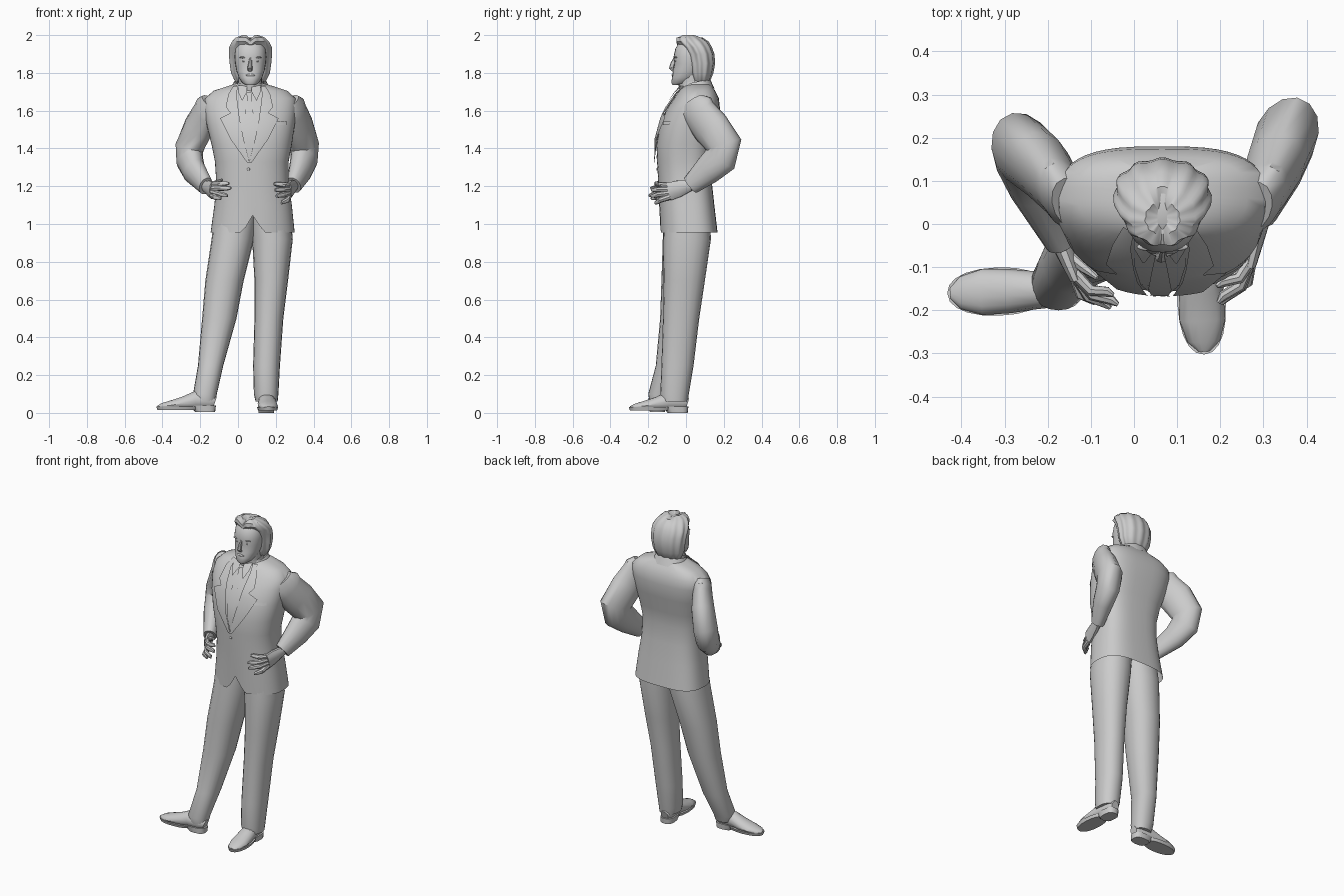
import bpy, bmesh, math
from mathutils import Vector, Matrix


def mesh(name, rings, cap0=True, cap1=True, closed=True):
    """Skin a list of point rings into one object."""
    bm = bmesh.new()
    vs = [[bm.verts.new(p) for p in r] for r in rings]
    n = len(rings[0])
    for a, b in zip(vs, vs[1:]):
        for i in range(n if closed else n - 1):
            j = (i + 1) % n
            bm.faces.new((a[i], a[j], b[j], b[i]))
    if closed and cap0:
        bm.faces.new(vs[0])
    if closed and cap1:
        bm.faces.new(vs[-1])
    bmesh.ops.recalc_face_normals(bm, faces=bm.faces)
    me = bpy.data.meshes.new(name)
    bm.to_mesh(me)
    bm.free()
    ob = bpy.data.objects.new(name, me)
    bpy.context.collection.objects.link(ob)
    return ob


def power(v, p):
    return math.copysign(abs(v) ** (2 / p), v)


def loft(name, secs, n=24, p=2.2, back_p=None, tilt=0, ripple=0, waves=0, cap0=True, cap1=True, edit=None):
    """Horizontal sections (x0, x1, y_front, y_back, z)."""
    rings = []
    for x0, x1, y0, y1, z in secs:
        ring = []
        for i in range(n):
            a = math.tau * i / n
            q = back_p if back_p and i < n / 2 else p
            k = 1 + ripple * math.cos(waves * (a + math.pi / 2) + math.pi)
            dx = k * (x1 - x0) / 2 * power(math.cos(a), q)
            dy = k * (y1 - y0) / 2 * power(math.sin(a), q)
            ring.append(Vector(((x0 + x1) / 2 + dx, (y0 + y1) / 2 + dy, z + tilt * dy)))
        rings.append(ring)
    if edit:
        edit(rings)
    return mesh(name, rings, cap0, cap1)


def tube(name, secs, n=12, ref=(1, 0, 0)):
    """Sections (x, y, z, r_across, r_other) perpendicular to their path."""
    pts, ref = [Vector(s[:3]) for s in secs], Vector(ref)
    rings = []
    for i, s in enumerate(secs):
        t = (pts[min(i + 1, len(pts) - 1)] - pts[max(i - 1, 0)]).normalized()
        u = (ref - t * t.dot(ref)).normalized()
        v = t.cross(u)
        rings.append([pts[i] + u * s[3] * math.cos(math.tau * k / n) + v * s[4] * math.sin(math.tau * k / n)
                      for k in range(n)])
    return mesh(name, rings)


def ball(name, loc, size):
    bpy.ops.mesh.primitive_uv_sphere_add(segments=12, ring_count=8, radius=1, location=loc)
    ob = bpy.context.object
    ob.name, ob.scale = name, size


# jacket body, with the cutaway at the front hem
JP = 2.25
JACKET = [(-.145, .30, -.137, .167, .955), (-.125, .285, -.142, .15, 1.1), (-.115, .268, -.147, .137, 1.22),
          (-.122, .268, -.153, .13, 1.33), (-.14, .285, -.156, .142, 1.42), (-.165, .30, -.139, .168, 1.52),
          (-.18, .31, -.101, .18, 1.61), (-.174, .305, -.063, .174, 1.665), (-.13, .262, -.035, .155, 1.705),
          (-.03, .16, -.005, .13, 1.738)]


def cutaway(rings):
    for v in rings[0]:
        if v.y < 0:
            v.z += .095 * max(0, 1 - abs(v.x - .08) / .055)


loft("jacket_body", JACKET, n=48, p=JP, back_p=3, cap0=False, edit=cutaway)


def front_y(x, z):
    for a, b in zip(JACKET, JACKET[1:]):
        if a[4] <= z <= b[4]:
            f = (z - a[4]) / (b[4] - a[4])
            x0, x1, y0, y1 = [a[k] + f * (b[k] - a[k]) for k in range(4)]
            t = min(abs((x - (x0 + x1) / 2) / ((x1 - x0) / 2)), .98)
            return (y0 + y1) / 2 - (y1 - y0) / 2 * (1 - t ** JP) ** (1 / JP)
    return 0


def strip(name, rows, off, c=.06, sign=1, n=6):
    """Panel of rows (z, dx_from, dx_to) laid on the jacket front."""
    rings = []
    for z, a, b in rows:
        xs = [c + sign * (a + (b - a) * i / n) for i in range(n + 1)]
        rings.append([(x, front_y(x, z) - off, z) for x in xs])
    return mesh(name, rings, closed=False)


# shirt front, tie, lapels, collar points, pocket, button
strip("shirt_front", [(1.725, -.06, .06), (1.62, -.06, .06), (1.52, -.045, .045), (1.42, -.024, .024),
                      (1.33, -.002, .002)], .004)
strip("tie", [(1.70, -.017, .017), (1.665, -.011, .011), (1.6, -.02, .02), (1.5, -.027, .027),
              (1.42, -.02, .02), (1.345, -.003, .003)], .011)
for side, s in (("right", -1), ("left", 1)):
    strip(side + "_lapel", [(1.73, .06, .085), (1.69, .068, .11), (1.62, .06, .125), (1.588, .055, .10),
                            (1.56, .052, .155), (1.45, .03, .10), (1.325, -.002, .012)], .016, sign=s)
    strip(side + "_collar_point", [(1.733, .012, .06), (1.70, .012, .06), (1.655, .036, .04)], .022, sign=s, n=3)
strip("chest_pocket", [(1.525, .14, .20), (1.542, .14, .20)], .008)
ball("jacket_button", (.055, front_y(.055, 1.29) - .002, 1.29), (.008, .005, .008))

# neck and the two collars
loft("neck", [(.0, .13, -.03, .10, 1.68), (.005, .127, -.04, .09, 1.8)], n=16)
loft("shirt_collar", [(-.01, .142, -.035, .115, 1.715), (-.003, .135, -.04, .105, 1.755)],
     tilt=.2, cap0=False, cap1=False)
loft("jacket_collar", [(-.05, .18, -.03, .15, 1.70), (-.022, .152, -.02, .128, 1.752)],
     tilt=.2, cap0=False, cap1=False)

# head and face
C = .066


def head_sections(rows):
    return [(C - w, C + w, f, b, z) for z, f, b, w in rows]


loft("head", head_sections([(1.735, -.07, -.02, .024), (1.748, -.078, .03, .044), (1.775, -.074, .06, .062),
                            (1.81, -.069, .09, .074), (1.85, -.061, .10, .081), (1.885, -.066, .11, .084),
                            (1.93, -.056, .11, .08), (1.97, -.03, .1, .06), (1.985, 0, .07, .03)]), n=24)
tube("nose", [(C, -.058, 1.878, .007, .008), (C - .002, -.07, 1.85, .009, .012),
              (C - .003, -.078, 1.826, .014, .012), (C - .002, -.066, 1.812, .012, .008)], n=8)
ball("mouth", (C, -.069, 1.788), (.024, .007, .007))
for side, s in (("right", -1), ("left", 1)):
    ball(side + "_eye", (C + s * .032, -.049, 1.862), (.014, .009, .006))
    ball(side + "_brow", (C + s * .034, -.053, 1.882), (.026, .009, .005))


# swept-back hair with strands and a centre parting
def parting(rings):
    for ring in rings[5:]:
        for v in ring:
            if v.y < .06:
                v.z -= .02 * max(0, 1 - abs(v.x - C) / .022)


loft("hair", head_sections([(1.728, .055, .095, .045), (1.76, .033, .128, .082), (1.80, .02, .143, .1),
                            (1.85, .012, .152, .107), (1.90, .0, .148, .111), (1.935, -.02, .135, .11),
                            (1.965, -.05, .118, .096), (1.987, -.05, .085, .075), (2.0, -.025, .05, .04),
                            (1.995, .0, .03, .012)]),
     n=66, p=2, ripple=.04, waves=11, edit=parting)

# sleeves, flattened in the plane of the bent arm
tube("left_sleeve", [(.275, .04, 1.645, .045, .07), (.29, .055, 1.614, .053, .1), (.3, .073, 1.585, .056, .096),
                     (.325, .132, 1.51, .067, .104), (.352, .203, 1.415, .072, .1), (.35, .183, 1.345, .068, .092),
                     (.33, .115, 1.285, .058, .078), (.295, .025, 1.205, .038, .052)], n=14, ref=(.9, -.44, 0))
tube("right_sleeve", [(-.145, .048, 1.645, .045, .07), (-.16, .062, 1.614, .053, .1),
                      (-.172, .08, 1.585, .056, .096), (-.21, .13, 1.51, .067, .102),
                      (-.257, .17, 1.405, .072, .093), (-.256, .15, 1.34, .067, .09),
                      (-.232, .085, 1.28, .058, .075), (-.17, -.04, 1.2, .038, .05)], n=14, ref=(.9, .44, 0))


# hands resting on the hips
def hand(side, wrist, knuckle, tips, bulge, thumb):
    w, k, b = Vector(wrist), Vector(knuckle), Vector(bulge)
    m = w.lerp(k, .55)
    tube(side + "_palm", [(*w, .025, .03), (*m, .021, .046), (*k, .017, .05)], n=10)
    for i, tip in enumerate(tips):
        base, tip = k + Vector((0, 0, .034 - .023 * i)), Vector(tip)
        base = base.lerp(m, .15)
        tube(f"{side}_finger_{i + 1}", [(*base, .015, .016), (*(base.lerp(tip, .5) + b), .014, .015),
                                        (*base.lerp(tip, .85), .012, .012), (*tip, .005, .007)], n=8)
    start, end = w.lerp(k, .3), Vector(thumb)
    tube(side + "_thumb", [(*start, .017, .017), (*start.lerp(end, .6), .014, .014), (*end, .006, .006)], n=8)


hand("left", (.295, .025, 1.205), (.268, -.09, 1.172),
     [(.192, -.145, 1.212), (.195, -.182, 1.18), (.202, -.185, 1.148), (.23, -.165, 1.11)],
     (.012, -.012, 0), (.235, -.06, 1.225))
hand("right", (-.17, -.04, 1.2), (-.135, -.12, 1.178),
     [(-.048, -.165, 1.215), (-.037, -.187, 1.19), (-.055, -.195, 1.15), (-.09, -.185, 1.135)],
     (-.008, -.014, 0), (-.085, -.125, 1.235))

# trouser legs
loft("left_trouser_leg", [(.06, .275, -.11, .125, 1.08), (.075, .29, -.12, .132, .92), (.087, .265, -.118, .10, .7),
                          (.087, .24, -.122, .07, .5), (.08, .222, -.13, .04, .25), (.084, .214, -.136, .015, .1),
                          (.093, .21, -.13, .008, .06)], n=20)
loft("right_trouser_leg", [(-.12, .11, -.11, .125, 1.08), (-.14, .085, -.123, .13, .92), (-.173, .03, -.13, .09, .7),
                           (-.19, -.008, -.137, .05, .5), (-.212, -.078, -.16, -.01, .25),
                           (-.238, -.112, -.2, -.075, .1), (-.228, -.12, -.193, -.09, .06)], n=20)


# shoes, modelled heel at origin with the toe toward -y
def shoe(side, pos, angle):
    parts = [
        tube(side + "_shoe_upper", [(0, .004, .05, .025, .03), (0, -.02, .058, .038, .045), (0, -.1, .062, .044, .05),
                                    (0, -.16, .048, .051, .036), (0, -.225, .037, .053, .026),
                                    (0, -.275, .031, .038, .017), (0, -.298, .027, .014, .008)], n=14),
        loft(side + "_shoe_sole", [(-.05, .05, -.3, -.08, .012), (-.056, .056, -.306, -.07, .03)], n=20),
        loft(side + "_shoe_heel", [(-.04, .04, -.1, .006, 0), (-.043, .043, -.13, .01, .034)], n=16, p=2.8)]
    m = Matrix.Translation(pos) @ Matrix.Rotation(math.radians(angle), 4, 'Z')
    for ob in parts:
        ob.data.transform(m)


shoe("left", (.147, .003, 0), 3)
shoe("right", (-.127, -.15, .004), -88)

# smooth cloth and skin, keeping sharp edges
bpy.ops.object.select_all(action='SELECT')
bpy.context.view_layer.objects.active = bpy.data.objects["jacket_body"]
bpy.ops.object.shade_smooth_by_angle(angle=math.radians(40))
